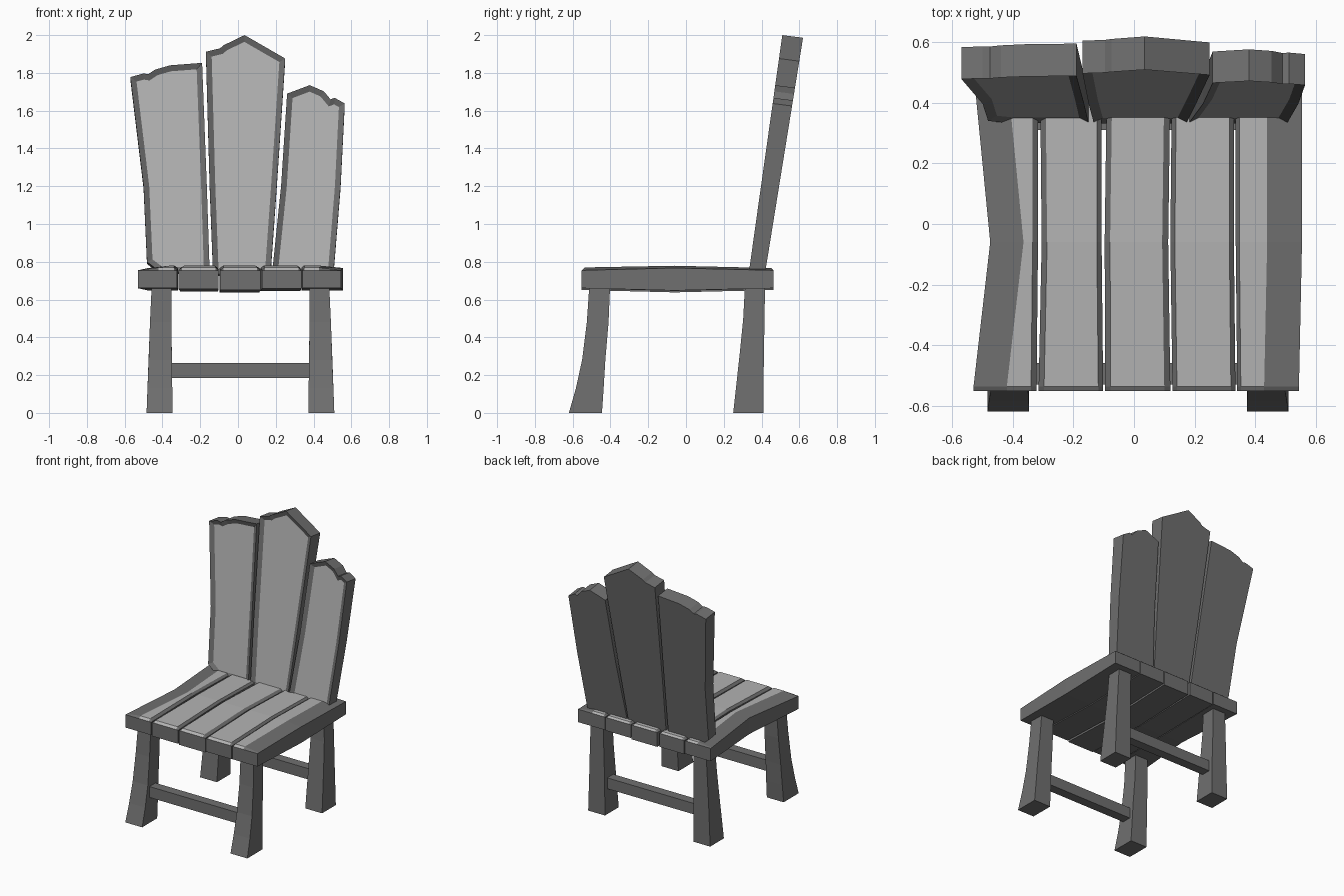
import bpy, bmesh
from mathutils import Vector

if "Cube" in bpy.data.objects:
    bpy.data.objects.remove(bpy.data.objects["Cube"])


def material(name, v):
    m = bpy.data.materials.new(name)
    m.diffuse_color = (v, v, v, 1)
    m.use_nodes = True
    m.node_tree.nodes["Principled BSDF"].inputs["Base Color"].default_value = m.diffuse_color
    return m


DARK = material("dark_wood", 0.16)
LIGHT = material("light_wood", 0.45)


def finish(name, bm):
    bmesh.ops.recalc_face_normals(bm, faces=bm.faces[:])
    me = bpy.data.meshes.new(name)
    bm.to_mesh(me)
    bm.free()
    me.materials.append(DARK)
    me.materials.append(LIGHT)
    ob = bpy.data.objects.new(name, me)
    bpy.context.collection.objects.link(ob)
    return ob


def loft(name, rings, light_side=None):
    """Join equal-sized rings of points into a closed solid."""
    bm = bmesh.new()
    vs = [[bm.verts.new(p) for p in r] for r in rings]
    n = len(rings[0])
    for a, b in zip(vs, vs[1:]):
        for i in range(n):
            j = (i + 1) % n
            f = bm.faces.new((a[i], a[j], b[j], b[i]))
            f.material_index = int(i == light_side)
    bm.faces.new(vs[0])
    bm.faces.new(vs[-1])
    return finish(name, bm)


# Seat planks: left x and right x at front / middle / back, edge widths, bottom z
seat = [
    ((-.53, -.475, -.525), (-.322, -.317, -.317), .11, .018, .66),
    ((-.315, -.305, -.31), (-.102, -.107, -.107), .018, .016, .655),
    ((-.095, -.097, -.09), (.12, .113, .12), .018, .02, .65),
    ((.127, .12, .125), (.335, .33, .33), .015, .015, .658),
    ((.341, .336, .336), (.545, .555, .555), .012, .115, .66),
]
for k, (xl, xr, bl, br, zb) in enumerate(seat):
    rings = []
    # stations: y, index into widths, middle bulge, crown height
    for y, s, bulge, lift in ((-.552, 0, 0, 0), (-.536, 0, 0, .015),
                              (-.06, 1, .012, .012), (.45, 2, 0, .012), (.464, 2, 0, 0)):
        a, b, top, bot = xl[s], xr[s], .755 + bulge, zb - bulge
        rings.append([(a, y, bot), (a, y, top), (a + bl, y, top + lift),
                      (b - br, y, top + lift), (b, y, top), (b, y, bot)])
    loft(f"seat_plank_{k + 1}", rings, light_side=2)


# Back planks: leaning outlines in x-z with a recessed lighter front panel
def back_plank(name, outline):
    bm = bmesh.new()
    front, back = [], []
    for x, z in outline:
        p = Vector((x, .335 + (z - .76) * .141, z))
        t = .085 + (z - .76) * .02
        front.append(bm.verts.new(p))
        back.append(bm.verts.new(p + Vector((0, t, -.13 * t))))
    face = bm.faces.new(front)
    bm.faces.new(back[::-1])
    n = len(outline)
    for i in range(n):
        j = (i + 1) % n
        bm.faces.new((front[j], front[i], back[i], back[j]))
    bm.normal_update()
    bmesh.ops.inset_individual(bm, faces=[face], thickness=.03, depth=-.015,
                               use_even_offset=True)
    face.material_index = 1
    finish(name, bm)


back_plank("back_plank_left", [
    (-.41, .745), (-.15, .745), (-.165, 1.2), (-.19, 1.853), (-.36, 1.84), (-.44, 1.817),
    (-.475, 1.793), (-.50, 1.797), (-.57, 1.778), (-.50, 1.2), (-.482, .80)])
back_plank("back_plank_middle", [
    (-.132, .735), (.172, .735), (.205, 1.2), (.25, 1.876), (.035, 2.0),
    (-.075, 1.947), (-.095, 1.93), (-.17, 1.912), (-.15, 1.2)])
back_plank("back_plank_right", [
    (.18, .735), (.505, .735), (.543, 1.2), (.565, 1.638), (.512, 1.668),
    (.49, 1.66), (.455, 1.702), (.38, 1.735), (.26, 1.69), (.228, 1.2)])

# Legs: z, y front, y back, inner x, outer x; mirrored about the seat centre
CX = .013
front_leg = [(0, -.62, -.445, .36, .497), (.13, -.583, -.436, .361, .492),
             (.28, -.55, -.427, .363, .486), (.48, -.525, -.41, .366, .479),
             (.67, -.512, -.402, .366, .47)]
back_leg = [(0, .25, .41, .36, .497), (.3, .283, .412, .363, .486),
            (.5, .303, .416, .366, .478), (.67, .312, .418, .366, .47)]
for name, prof in (("front_leg", front_leg), ("back_leg", back_leg)):
    for side, s in (("left", -1), ("right", 1)):
        loft(f"{name}_{side}", [[(CX + s * xi, ya, z), (CX + s * xo, ya, z),
                                 (CX + s * xo, yb, z), (CX + s * xi, yb, z)]
                                for z, ya, yb, xi, xo in prof])

# Stretchers between the legs
for name, y in (("front_stretcher", -.495), ("back_stretcher", .345)):
    loft(name, [[(x, y - .035, .185), (x, y + .035, .185),
                 (x, y + .035, .265), (x, y - .035, .265)] for x in (CX - .39, CX + .39)])
